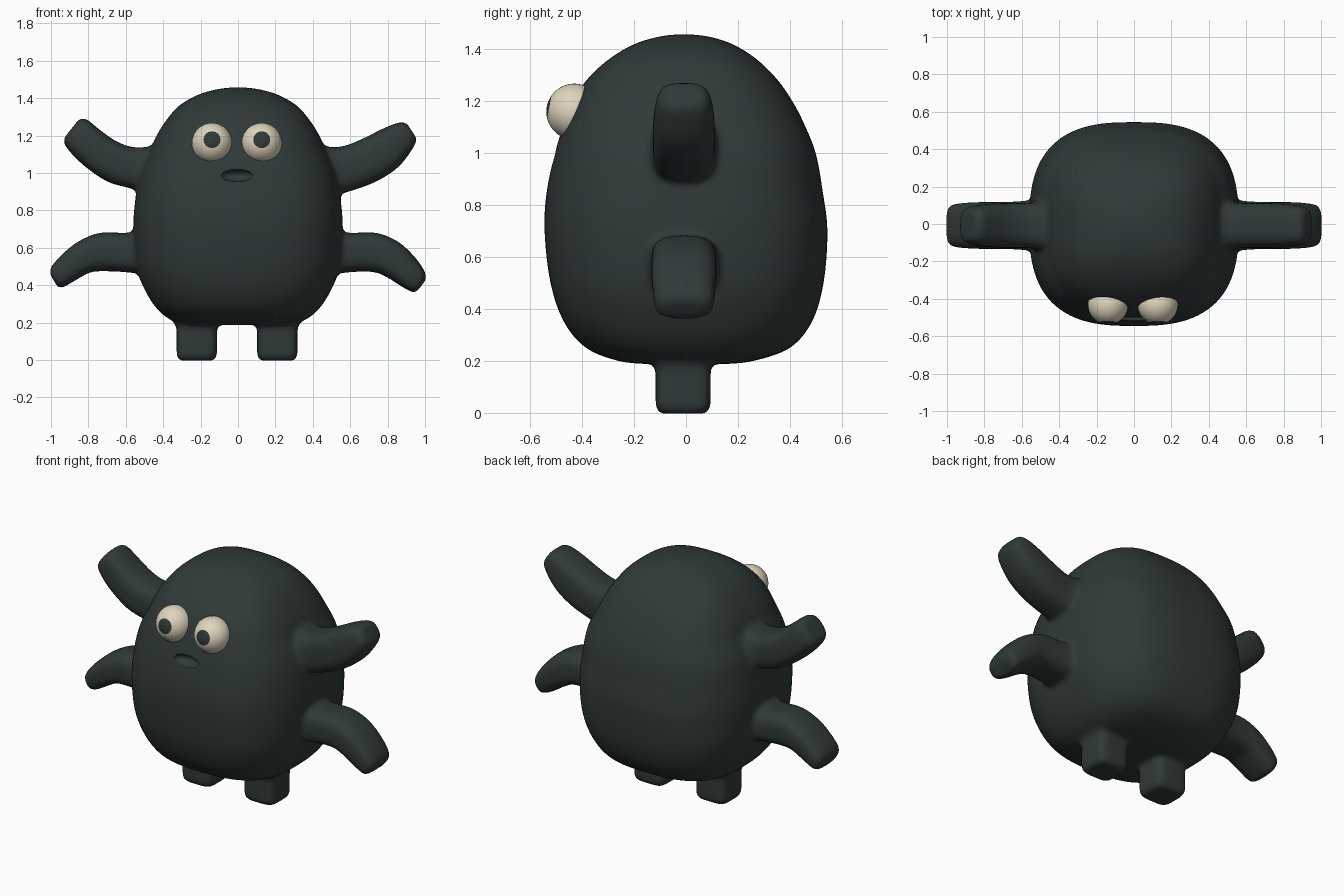
import bpy, bmesh, math
from mathutils import Vector, Matrix

if "Cube" in bpy.data.objects:
    bpy.data.objects.remove(bpy.data.objects["Cube"])


def material(name, rgb):
    m = bpy.data.materials.new(name)
    m.diffuse_color = (*rgb, 1)
    m.use_nodes = True
    m.node_tree.nodes["Principled BSDF"].inputs["Base Color"].default_value = m.diffuse_color
    return m


dark = material("dark slate", (0.029, 0.041, 0.040))
cream = material("cream", (0.74, 0.66, 0.51))


def new_object(name, bm, mats):
    me = bpy.data.meshes.new(name)
    bm.to_mesh(me)
    bm.free()
    for m in mats:
        me.materials.append(m)
    ob = bpy.data.objects.new(name, me)
    bpy.context.collection.objects.link(ob)
    for p in me.polygons:
        p.use_smooth = True
    return ob


def spline(rows, steps):
    """Catmull-Rom interpolation through rows of numbers."""
    rows = [Vector(r) for r in rows]
    out = []
    for i in range(len(rows) - 1):
        a, b = rows[max(i - 1, 0)], rows[i]
        c, d = rows[i + 1], rows[min(i + 2, len(rows) - 1)]
        for k in range(steps):
            t = k / steps
            out.append(0.5 * (2 * b + (c - a) * t + (2 * a - 5 * b + 4 * c - d) * t * t
                              + (3 * b - a - 3 * c + d) * t ** 3))
    return out + [rows[-1]]


def loft(bm, rings, power, n=64):
    """Closed tube of superellipse rings, each (centre, half axis u, half axis v)."""
    loops = []
    for c, u, v in rings:
        loop = []
        for k in range(n):
            a = 2 * math.pi * k / n
            ca, sa = math.cos(a), math.sin(a)
            p = math.copysign(abs(ca) ** (2 / power), ca)
            q = math.copysign(abs(sa) ** (2 / power), sa)
            loop.append(bm.verts.new(c + u * p + v * q))
        loops.append(loop)
    for a, b in zip(loops, loops[1:]):
        for k in range(n):
            bm.faces.new((a[k], a[(k + 1) % n], b[(k + 1) % n], b[k]))
    bm.faces.new(loops[0])
    bm.faces.new(loops[-1])


bm = bmesh.new()

# Torso: height, half width, front y, back y
torso = [(0.188, 0.20, -0.15, 0.15), (0.20, 0.32, -0.26, 0.26), (0.25, 0.41, -0.385, 0.40),
         (0.35, 0.485, -0.47, 0.485), (0.50, 0.545, -0.522, 0.53), (0.70, 0.56, -0.545, 0.545),
         (0.85, 0.55, -0.537, 0.527), (1.00, 0.525, -0.505, 0.50), (1.12, 0.47, -0.468, 0.452),
         (1.20, 0.435, -0.435, 0.41), (1.28, 0.385, -0.385, 0.355), (1.36, 0.315, -0.30, 0.275),
         (1.42, 0.21, -0.20, 0.18), (1.45, 0.10, -0.10, 0.085), (1.458, 0.02, -0.03, 0.01)]
loft(bm, [(Vector((0, (f + b) / 2, z)), Vector((w, 0, 0)), Vector((0, (b - f) / 2, 0)))
          for z, w, f, b in spline(torso, 5)], 2.75)

# Arms: upper edge x, z, lower edge x, z, half depth
arms = [
    [(-0.40, 1.16, -0.40, 0.86, .14), (-0.48, 1.14, -0.50, 0.90, .13), (-0.57, 1.14, -0.58, 0.92, .12),
     (-0.66, 1.175, -0.70, 0.955, .12), (-0.75, 1.24, -0.83, 1.045, .115),
     (-0.81, 1.288, -0.92, 1.14, .10), (-0.85, 1.288, -0.932, 1.185, .075)],
    [(0.40, 1.16, 0.40, 0.84, .14), (0.48, 1.14, 0.50, 0.88, .13), (0.57, 1.145, 0.59, 0.90, .12),
     (0.68, 1.19, 0.74, 0.955, .12), (0.78, 1.24, 0.86, 1.035, .115),
     (0.86, 1.27, 0.94, 1.14, .10), (0.90, 1.27, 0.955, 1.185, .075)],
    [(-0.45, 0.69, -0.45, 0.45, .15), (-0.60, 0.68, -0.60, 0.47, .13), (-0.74, 0.68, -0.74, 0.475, .125),
     (-0.86, 0.63, -0.80, 0.465, .125), (-0.95, 0.555, -0.88, 0.42, .12),
     (-1.0, 0.495, -0.94, 0.387, .11), (-1.006, 0.46, -0.965, 0.392, .08)],
    [(0.45, 0.69, 0.45, 0.45, .15), (0.60, 0.68, 0.60, 0.47, .13), (0.74, 0.68, 0.73, 0.47, .125),
     (0.86, 0.63, 0.81, 0.435, .125), (0.95, 0.545, 0.88, 0.39, .12),
     (1.0, 0.47, 0.935, 0.362, .11), (1.006, 0.43, 0.96, 0.37, .08)],
]
for arm in arms:
    rings = []
    for tx, tz, bx, bz, d in spline(arm, 5):
        top, bot = Vector((tx, -0.008, tz)), Vector((bx, -0.008, bz))
        rings.append(((top + bot) / 2, (top - bot) / 2, Vector((0, d, 0))))
    loft(bm, rings, 3.0)

# Legs
for x in (-0.22, 0.21):
    loft(bm, [(Vector((x, -0.011, z)), Vector((0.108 * s, 0, 0)), Vector((0, 0.106 * s, 0)))
              for z, s in ((-0.003, 0.8), (0.008, 0.93), (0.03, 1), (0.17, 1), (0.20, 1.12), (0.32, 1.12))], 5)

bmesh.ops.recalc_face_normals(bm, faces=bm.faces)
body = new_object("body", bm, [dark])

# Fuse the limbs into the torso with soft creases
rm = body.modifiers.new("fuse", 'REMESH')
rm.mode = 'VOXEL'
rm.voxel_size = 0.014
rm.use_smooth_shade = True
sm = body.modifiers.new("soften", 'SMOOTH')
sm.factor = 0.5
sm.iterations = 8

# Mouth hollow
bm = bmesh.new()
bmesh.ops.create_uvsphere(bm, u_segments=40, v_segments=20, radius=1,
                          matrix=Matrix.Translation((-0.005, -0.51, 0.987)) @ Matrix.Diagonal((0.085, 0.05, 0.033, 1)))
cutter = new_object("mouth_cutter", bm, [dark])
cutter.hide_render = True
cutter.hide_viewport = True
cut = body.modifiers.new("mouth", 'BOOLEAN')
cut.operation = 'DIFFERENCE'
cut.solver = 'EXACT'
cut.object = cutter

# Eyes with pupils on the front pole
look = Vector((0, -1, 0.19)).normalized()
for name, x in (("right_eye", -0.139), ("left_eye", 0.127)):
    centre = Vector((x, -0.43, 1.16))
    bm = bmesh.new()
    bmesh.ops.create_uvsphere(bm, u_segments=40, v_segments=29, radius=0.108)
    for f in bm.faces:
        f.material_index = 1 if f.calc_center_median().normalized().z > math.cos(math.radians(24.8)) else 0
    rot = Vector((0, 0, 1)).rotation_difference(look).to_matrix().to_4x4()
    bm.transform(Matrix.Translation(centre) @ rot)
    new_object(name, bm, [cream, dark])
